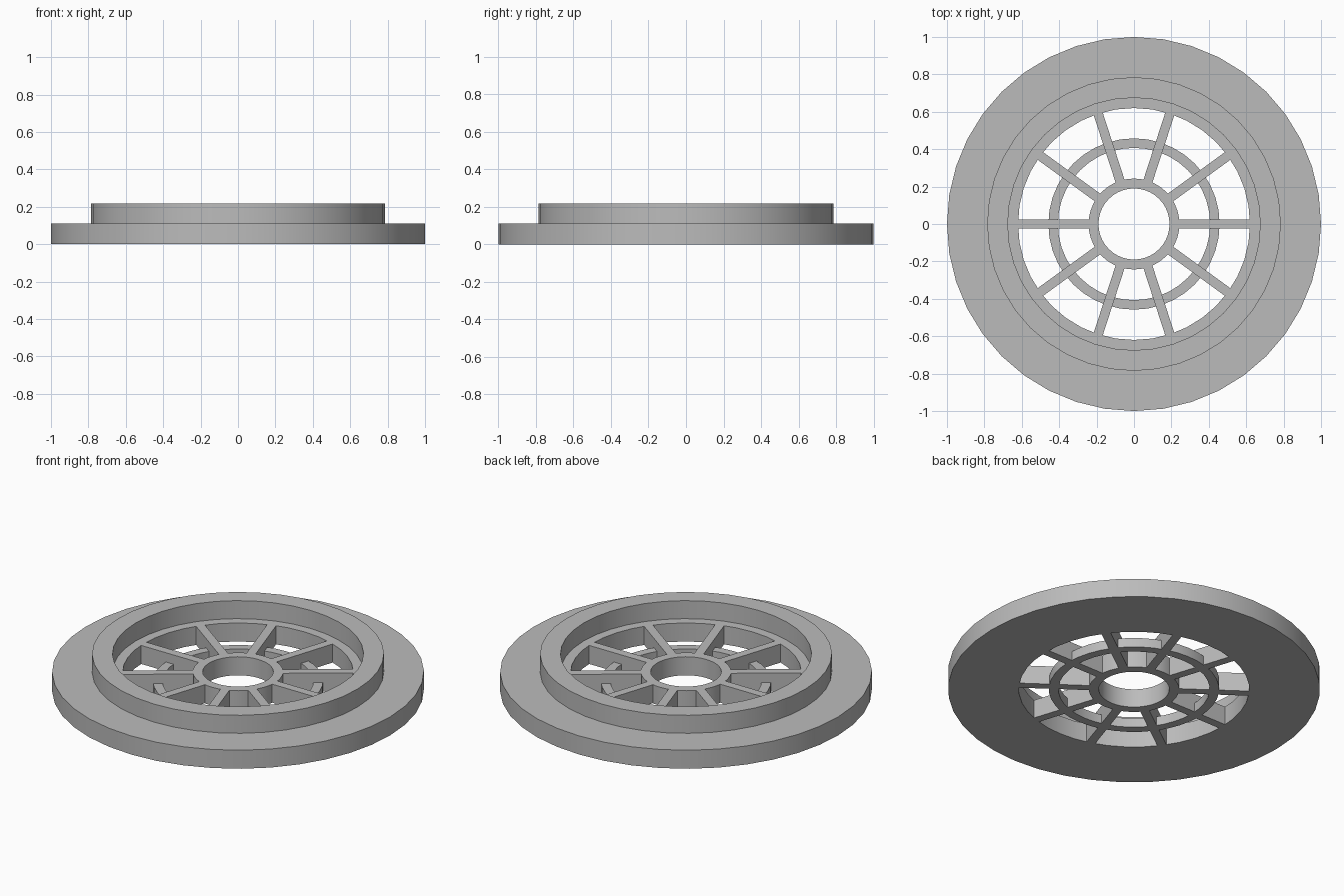
import bpy, bmesh
from math import sin, cos, pi, radians
from mathutils import Matrix

cube = bpy.data.objects.get("Cube")
if cube:
    bpy.data.objects.remove(cube, do_unlink=True)

SEGMENTS = 40
SPOKES = 10
DECK = 0.11       # height of flange, hub and spokes
RIM_TOP = 0.217

# Single plain grey
grey = bpy.data.materials.new("plain_grey")
grey.use_nodes = True
colour = (0.5, 0.5, 0.5, 1)
grey.diffuse_color = colour
grey.node_tree.nodes["Principled BSDF"].inputs["Base Color"].default_value = colour


def finish(name, bm, smooth):
    bmesh.ops.recalc_face_normals(bm, faces=bm.faces)
    mesh = bpy.data.meshes.new(name)
    bm.to_mesh(mesh)
    bm.free()
    mesh.materials.append(grey)
    obj = bpy.data.objects.new(name, mesh)
    bpy.context.collection.objects.link(obj)
    if smooth:
        bpy.ops.object.select_all(action='DESELECT')
        obj.select_set(True)
        bpy.context.view_layer.objects.active = obj
        bpy.ops.object.shade_smooth_by_angle(angle=radians(30))
    return obj


def lathe(name, profile):
    """Revolve a closed (radius, height) outline around z."""
    bm = bmesh.new()
    rings = []
    for i in range(SEGMENTS):
        a = 2 * pi * i / SEGMENTS
        rings.append([bm.verts.new((r * cos(a), r * sin(a), z)) for r, z in profile])
    n = len(profile)
    for i, ring in enumerate(rings):
        nxt = rings[(i + 1) % SEGMENTS]
        for j in range(n):
            k = (j + 1) % n
            bm.faces.new((ring[j], nxt[j], nxt[k], ring[k]))
    return finish(name, bm, True)


def tube(name, inner, outer, height):
    return lathe(name, [(inner, 0), (outer, 0), (outer, height), (inner, height)])


# Wide flange with the raised rim and inner ledge
lathe("flange_and_rim", [(0.62, 0), (1, 0), (1, DECK), (0.785, DECK),
                         (0.785, RIM_TOP), (0.675, RIM_TOP), (0.675, DECK), (0.62, DECK)])

# Hub and the low bracing ring
tube("hub", 0.19, 0.243, DECK)
tube("brace_ring", 0.407, 0.458, 0.055)

# Radial spokes
bm = bmesh.new()
start, end, width = 0.238, 0.622, 0.05
for i in range(SPOKES):
    place = (Matrix.Rotation(2 * pi * i / SPOKES, 4, 'Z')
             @ Matrix.Translation(((start + end) / 2, 0, DECK / 2))
             @ Matrix.Diagonal((end - start, width, DECK, 1)))
    bmesh.ops.create_cube(bm, size=1, matrix=place)
finish("spokes", bm, False)
